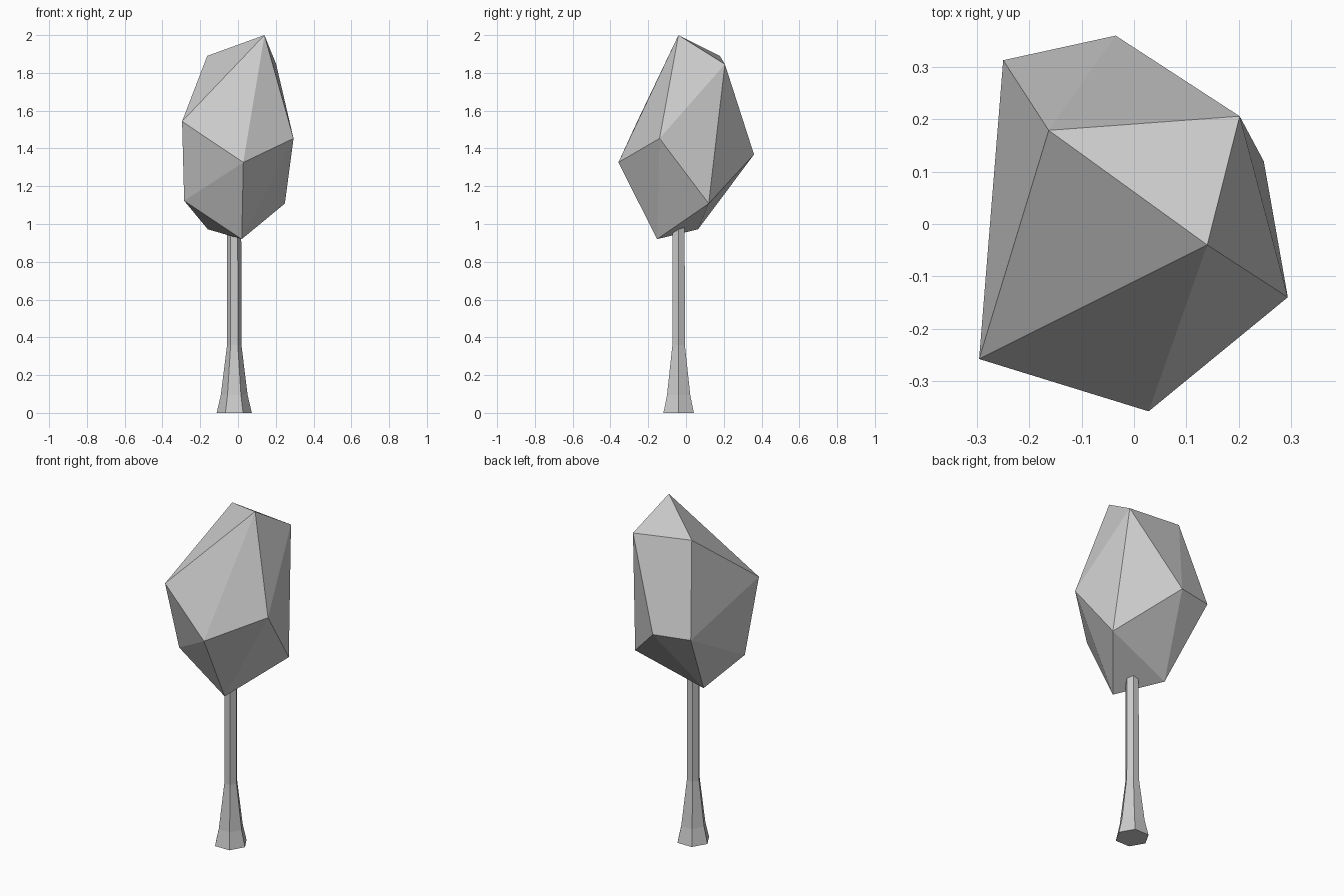
import bpy, bmesh
from math import cos, sin, pi

if "Cube" in bpy.data.objects:
    bpy.data.objects.remove(bpy.data.objects["Cube"])


def finish(bm, name):
    bmesh.ops.recalc_face_normals(bm, faces=bm.faces[:])
    mesh = bpy.data.meshes.new(name)
    bm.to_mesh(mesh)
    bm.free()
    ob = bpy.data.objects.new(name, mesh)
    bpy.context.collection.objects.link(ob)
    return ob


# Trunk: six-sided, flared at the foot, top hidden in the crown
bm = bmesh.new()
rings = []
for z, r in [(0, 0.093), (0.095, 0.071), (0.36, 0.038), (1.05, 0.037)]:
    rings.append([bm.verts.new((-0.02 + r * cos(i * pi / 3),
                                -0.039 + r * sin(i * pi / 3), z)) for i in range(6)])
for lo, hi in zip(rings, rings[1:]):
    for i in range(6):
        j = (i + 1) % 6
        bm.faces.new((lo[i], lo[j], hi[j], hi[i]))
bm.faces.new(rings[0])
bm.faces.new(rings[-1])
finish(bm, "trunk")

# Crown: irregular icosahedron made of a tip, two rings of five and a base point
bm = bmesh.new()
tip = bm.verts.new((0.14, -0.04, 2.0))
base = bm.verts.new((-0.16, 0.064, 0.972))
upper = [bm.verts.new(p) for p in (
    (0.202, 0.206, 1.846), (0.294, -0.14, 1.453), (0.028, -0.358, 1.326),
    (-0.296, -0.258, 1.543), (-0.163, 0.179, 1.89))]
lower = [bm.verts.new(p) for p in (
    (0.248, 0.12, 1.108), (0.02, -0.153, 0.92), (-0.285, -0.142, 1.123),
    (-0.25, 0.313, 1.373), (-0.035, 0.36, 1.368))]
for i in range(5):
    j = (i + 1) % 5
    bm.faces.new((tip, upper[i], upper[j]))
    bm.faces.new((upper[i], lower[i], upper[j]))
    bm.faces.new((upper[j], lower[i], lower[j]))
    bm.faces.new((base, lower[j], lower[i]))
finish(bm, "crown")
